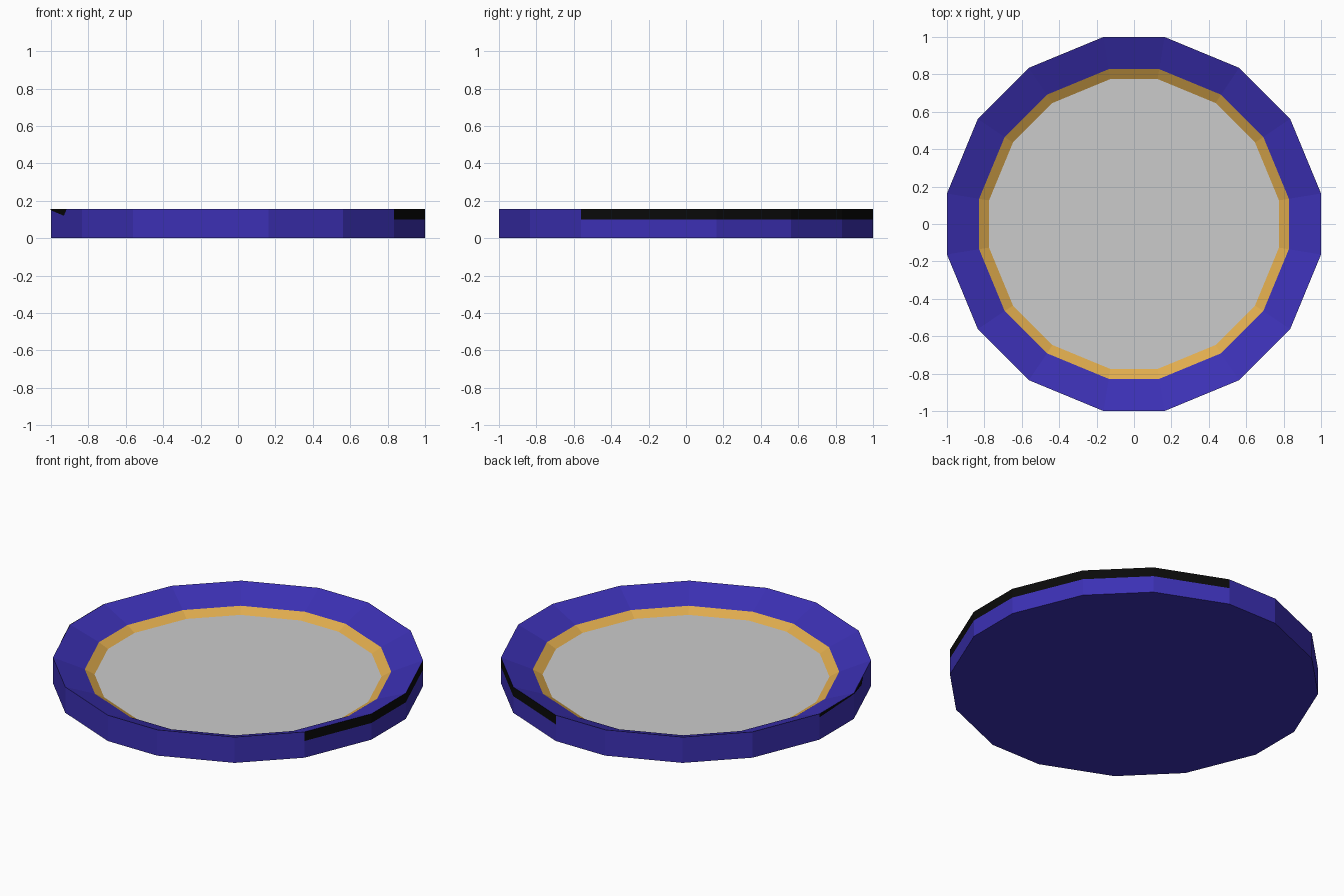
import bpy, bmesh
from mathutils import Vector

if "Cube" in bpy.data.objects:
    bpy.data.objects.remove(bpy.data.objects["Cube"])


def material(name, rgb):
    m = bpy.data.materials.new(name)
    m.diffuse_color = (*rgb, 1.0)
    m.use_nodes = True
    m.node_tree.nodes["Principled BSDF"].inputs["Base Color"].default_value = m.diffuse_color
    return m


blue = material("deep_blue", (0.045, 0.030, 0.46))
gold = material("gold", (0.74, 0.41, 0.075))
grey = material("light_grey", (0.60, 0.60, 0.60))
black = material("black", (0.003, 0.003, 0.003))

# Sixteen-sided outline, one quarter mirrored round the axes
quarter = [(1.0, 0.163), (0.835, 0.562), (0.562, 0.835), (0.163, 1.0)]
outline = (quarter + [(-x, y) for x, y in reversed(quarter)]
           + [(-x, -y) for x, y in quarter]
           + [(x, -y) for x, y in reversed(quarter)])
N = len(outline)

# Dish: outer wall, sloping rim, gold inner ring and floor
# (scale of outline, height, material of the strip leading to this ring)
profile = [(1.0, 0.0, 0), (1.0, 0.10, 0), (1.0, 0.155, 0),
           (0.828, 0.085, 0), (0.775, 0.055, 1)]
bm = bmesh.new()
rings = [[bm.verts.new((x * s, y * s, z)) for x, y in outline]
         for s, z, _ in profile]
bm.faces.new(rings[0][::-1])
for k in range(1, len(rings)):
    a, b = rings[k - 1], rings[k]
    for i in range(N):
        j = (i + 1) % N
        f = bm.faces.new((a[i], a[j], b[j], b[i]))
        f.material_index = profile[k][2]
        # dark upper band round the right side and back right
        if k == 2 and (i < 3 or i >= N - 2):
            f.material_index = 3
floor = bm.faces.new(rings[-1])
floor.material_index = 2
bmesh.ops.recalc_face_normals(bm, faces=bm.faces[:])
mesh = bpy.data.meshes.new("plate")
bm.to_mesh(mesh)
bm.free()
for m in (blue, gold, grey, black):
    mesh.materials.append(m)
plate = bpy.data.objects.new("plate", mesh)
bpy.context.collection.objects.link(plate)

# Small dark chip at the top of the left wall, following two facets
A, B, C = Vector((-1, 0.163, 0)), Vector((-1, -0.163, 0)), Vector((-0.835, -0.562, 0))


def on_wall(p, q, t, z):
    v = p.lerp(q, t) * 1.002
    v.z = z
    return v


bm = bmesh.new()
top, low = 0.155, 0.15
for pts in ([on_wall(A, B, 0, top), on_wall(A, B, 0, 0.135),
             on_wall(A, B, 1, low), on_wall(A, B, 1, top)],
            [on_wall(B, C, 0, top), on_wall(B, C, 0, low),
             on_wall(B, C, 0.43, 0.12), on_wall(B, C, 0.52, top)]):
    bm.faces.new([bm.verts.new(p) for p in pts])
mesh = bpy.data.meshes.new("left_chip")
bm.to_mesh(mesh)
bm.free()
mesh.materials.append(black)
bpy.context.collection.objects.link(bpy.data.objects.new("left_chip", mesh))
